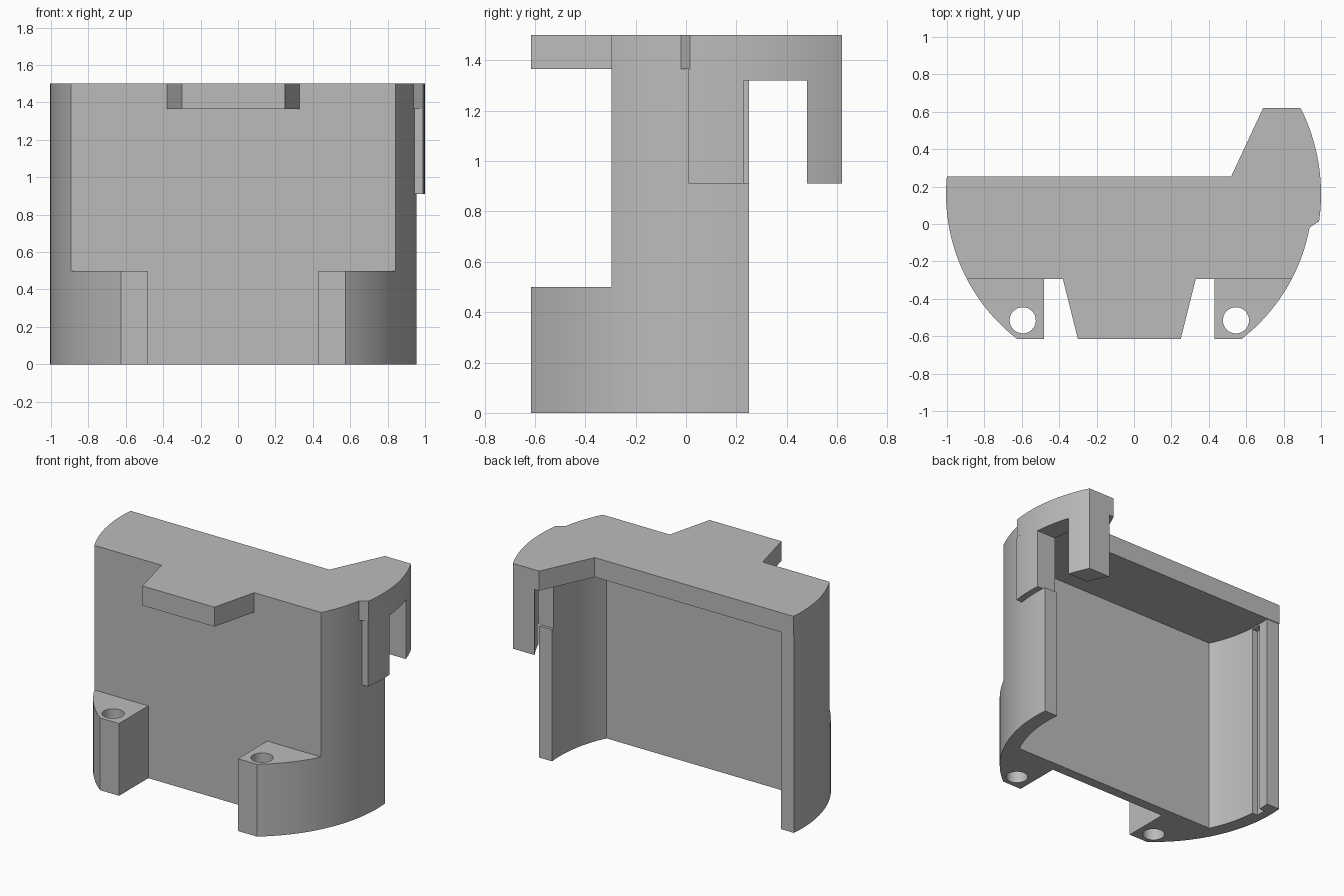
import bpy
import bmesh
import math

if "Cube" in bpy.data.objects:
    bpy.data.objects.remove(bpy.data.objects["Cube"])

CX, CY = -0.025, 0.16            # centre of the curved sides
OUTER, INNER, CLIP = 0.98, 0.88, 1.025
FRONT, BACK = -0.295, 0.25
PLATE_Z, TOP = 1.365, 1.5

grey = bpy.data.materials.new("light grey")
grey.use_nodes = True
colour = (0.5, 0.5, 0.5, 1)
grey.diffuse_color = colour
grey.node_tree.nodes["Principled BSDF"].inputs["Base Color"].default_value = colour


def arc(r, y0, y1, steps=20):
    """Points on the +x side of a circle, running from y0 to y1."""
    a0, a1 = math.asin((y0 - CY) / r), math.asin((y1 - CY) / r)
    angles = [a0 + (a1 - a0) * i / steps for i in range(steps + 1)]
    return [(CX + r * math.cos(a), CY + r * math.sin(a)) for a in angles]


def mirror(points):
    return [(2 * CX - x, y) for x, y in reversed(points)]


def prism(name, outline, z0, z1):
    bm = bmesh.new()
    face = bm.faces.new([bm.verts.new((x, y, z0)) for x, y in outline])
    result = bmesh.ops.extrude_face_region(bm, geom=[face])
    top = [v for v in result["geom"] if isinstance(v, bmesh.types.BMVert)]
    bmesh.ops.translate(bm, verts=top, vec=(0, 0, z1 - z0))
    bmesh.ops.recalc_face_normals(bm, faces=bm.faces)
    mesh = bpy.data.meshes.new(name)
    bm.to_mesh(mesh)
    bm.free()
    obj = bpy.data.objects.new(name, mesh)
    bpy.context.collection.objects.link(obj)
    mesh.materials.append(grey)
    return obj


def cut(obj, cutter):
    mod = obj.modifiers.new("cut", "BOOLEAN")
    mod.operation = "DIFFERENCE"
    mod.solver = "EXACT"
    mod.object = cutter
    cutter.hide_render = True
    cutter.hide_set(True)


def box(x0, x1, y0, y1):
    return [(x0, y0), (x1, y0), (x1, y1), (x0, y1)]


# Hollow shell: flat front with curved sides, open at the back and below
outside = arc(OUTER, FRONT, BACK)
inside = arc(INNER, BACK, -0.225)
shell = prism("shell_wall", mirror(outside) + outside + inside + mirror(inside), 0, PLATE_Z)

# Top plate with front tab, hooked rear corner and small side nub
plate = mirror(arc(OUTER, FRONT, 0.255))
plate += [(-0.38, FRONT), (-0.30, -0.615), (0.25, -0.615), (0.33, FRONT)]
plate += arc(OUTER, FRONT, -0.02)
plate += arc(CLIP, 0.015, 0.62)
plate += [(0.69, 0.62), (0.52, 0.255)]
top_plate = prism("top_plate", plate, PLATE_Z, TOP)

# Side clip with two hanging prongs
clip = prism("side_clip", arc(CLIP, 0.01, 0.62) + arc(INNER, 0.62, 0.01), 0.91, PLATE_Z)
gap = prism("clip_gap_cutter", box(0.6, 1.2, 0.23, 0.48), 0.85, 1.32)
cut(clip, gap)
wall_gap = prism("wall_gap_cutter", box(0.6, 1.2, 0.23, 0.48), 0.91, 1.32)
cut(shell, wall_gap)

# Vertical groove inside the plain side wall
groove = prism("groove_cutter", box(-0.945, -0.85, 0.1, 0.17), -0.1, PLATE_Z - 0.01)
cut(shell, groove)

# Screw lugs at the front corners
lug_outline = [(0.43, FRONT), (0.43, -0.615)] + arc(OUTER, -0.615, FRONT)
hole = [(0.545 + 0.07 * math.cos(math.tau * i / 32),
         -0.515 + 0.07 * math.sin(math.tau * i / 32)) for i in range(32)]
lugs = []
for side, flip in (("left", list), ("right", mirror)):
    lug = prism(side + "_lug", flip(lug_outline), 0, 0.5)
    cut(lug, prism(side + "_hole_cutter", flip(hole), -0.1, 0.6))
    lugs.append(lug)

# Smooth the curved faces, keeping edges crisp
for obj in [shell, top_plate, clip] + lugs:
    bpy.ops.object.select_all(action="DESELECT")
    obj.select_set(True)
    bpy.context.view_layer.objects.active = obj
    for mod in list(obj.modifiers):
        bpy.ops.object.modifier_apply(modifier=mod.name)
    bpy.ops.object.shade_smooth_by_angle(angle=math.radians(25))

# Remove the helper cutters
for obj in [o for o in bpy.data.objects if o.name.endswith("_cutter")]:
    bpy.data.objects.remove(obj)
